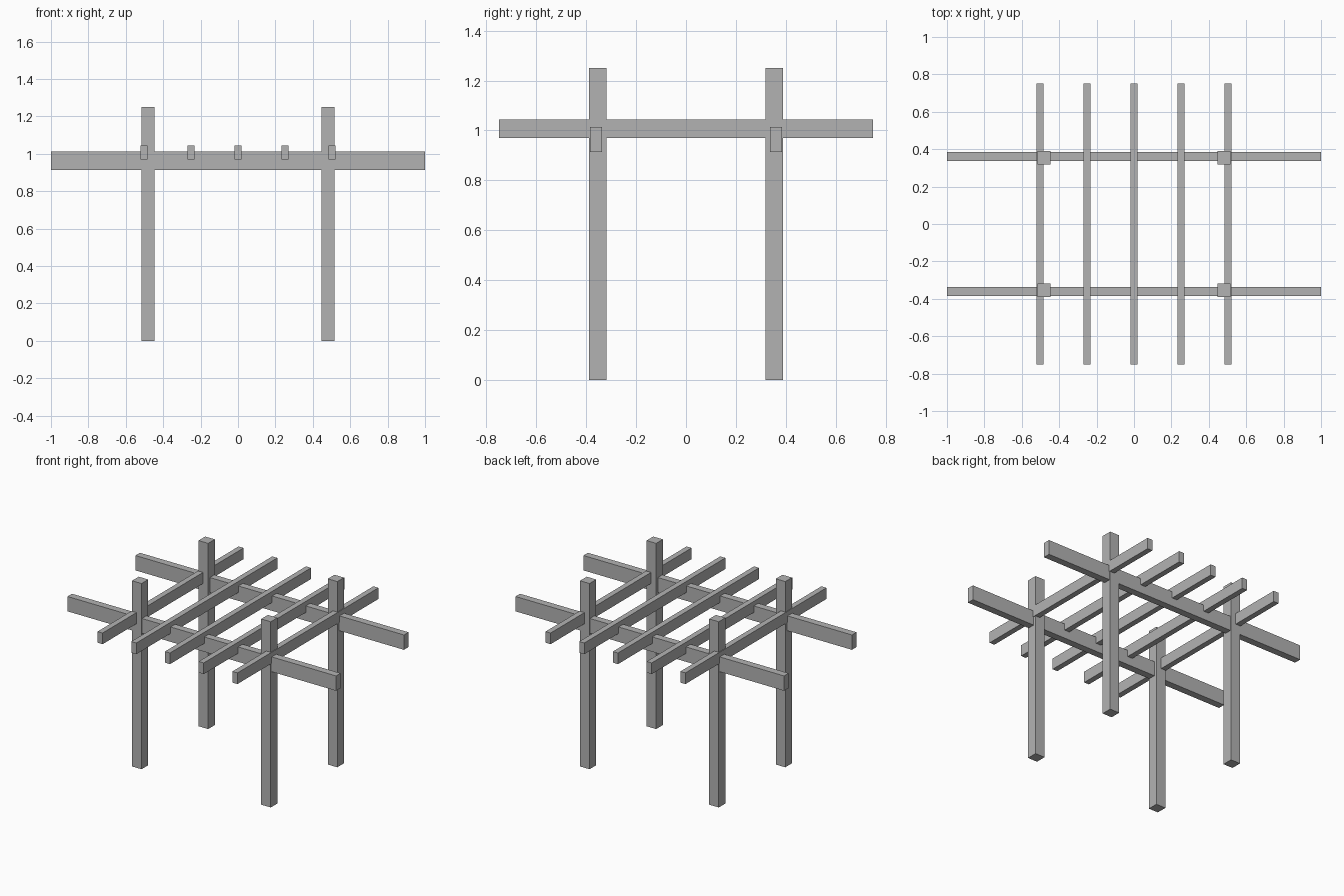
import bpy

cube = bpy.data.objects.get("Cube")
if cube:
    bpy.data.objects.remove(cube, do_unlink=True)

# Single plain grey finish
grey = bpy.data.materials.new("plain grey")
grey.use_nodes = True
colour = (0.45, 0.45, 0.45, 1)
grey.diffuse_color = colour
grey.node_tree.nodes["Principled BSDF"].inputs["Base Color"].default_value = colour


def timber(name, centre, size):
    """Add a square-cut timber with its size baked into the mesh."""
    bpy.ops.mesh.primitive_cube_add(size=1, location=centre)
    obj = bpy.context.object
    obj.name = name
    obj.scale = size
    bpy.ops.object.transform_apply(location=False, rotation=False, scale=True)
    obj.data.materials.append(grey)
    return obj


POST_X, POST_Y, POST_WIDTH, POST_HEIGHT = 0.481, 0.354, 0.071, 1.25
BEAM_Y, BEAM_Z = 0.361, 0.963
RAFTER_Z, RAFTER_SPACING = 1.007, 0.251

for side_y, end in ((-1, "front"), (1, "back")):
    # Corner posts
    for side_x, side in ((-1, "right"), (1, "left")):
        timber(f"{end}_{side}_post",
               (side_x * POST_X, side_y * POST_Y, POST_HEIGHT / 2),
               (POST_WIDTH, POST_WIDTH, POST_HEIGHT))
    # Long beam joining the posts
    timber(f"{end}_beam", (0, side_y * BEAM_Y, BEAM_Z), (2, 0.048, 0.1))

# Rafters laid across the beams
for i in range(5):
    timber(f"rafter_{i + 1}", ((i - 2) * RAFTER_SPACING, 0, RAFTER_Z),
           (0.0375, 1.5, 0.075))
